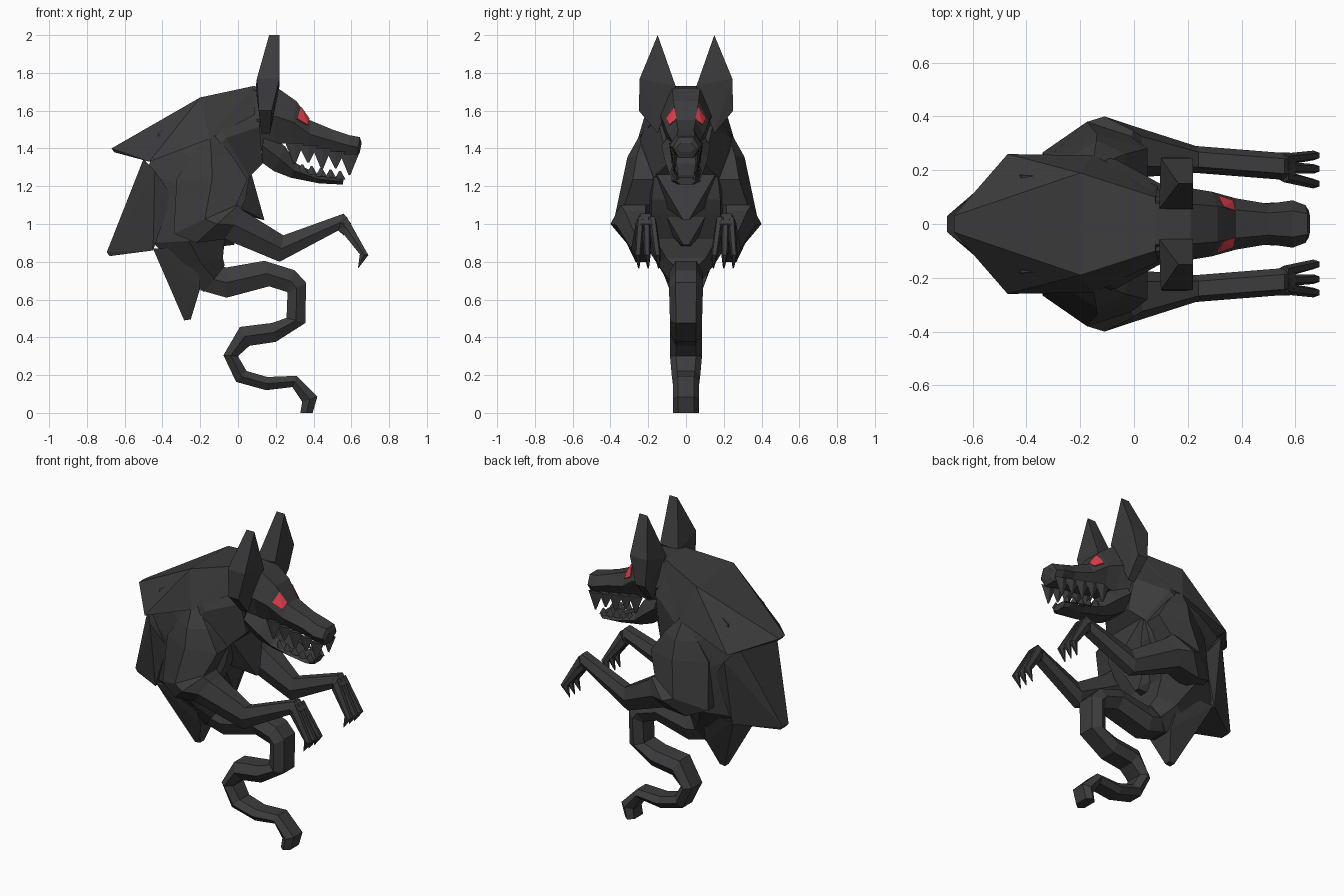
import bpy, bmesh


def material(name, color):
    m = bpy.data.materials.new(name)
    m.diffuse_color = color
    return m


FUR = material("dark_fur", (0.045, 0.045, 0.047, 1))
RED = material("red_eye", (0.75, 0.05, 0.07, 1))


def finish(name, bm, mat=FUR):
    bmesh.ops.recalc_face_normals(bm, faces=bm.faces)
    me = bpy.data.meshes.new(name)
    bm.to_mesh(me)
    bm.free()
    me.materials.append(mat)
    ob = bpy.data.objects.new(name, me)
    bpy.context.collection.objects.link(ob)
    return ob


def loft(name, rings, s=1, flat=0.55):
    """Six-sided loft; ring = (ax, az, bx, bz, half width, y centre, [inward lean of a])."""
    bm = bmesh.new()
    loops = []
    for ax, az, bx, bz, w, y, *lean in rings:
        k = lean[0] if lean else 0
        mx, mz, f = (ax + bx) / 2, (az + bz) / 2, w * flat
        pts = [(ax, f - k, az), (mx, w, mz), (bx, f, bz),
               (bx, -f, bz), (mx, -w, mz), (ax, -f - k, az)]
        loops.append([bm.verts.new((px, s * (y + py), pz)) for px, py, pz in pts])
    for a, b in zip(loops, loops[1:]):
        for i in range(6):
            j = (i + 1) % 6
            bm.faces.new((a[i], a[j], b[j], b[i]))
    bm.faces.new(loops[0])
    bm.faces.new(loops[-1])
    return finish(name, bm)


def hull(name, pts, mirror=False, mat=FUR):
    """Convex hull; mirror adds the -y copy of every point."""
    bm = bmesh.new()
    if mirror:
        pts = pts + [(x, -y, z) for x, y, z in pts if y]
    for p in pts:
        bm.verts.new(p)
    res = bmesh.ops.convex_hull(bm, input=bm.verts[:])
    loose = set(res["geom_interior"]) | set(res["geom_unused"])
    bmesh.ops.delete(bm, geom=[g for g in loose if isinstance(g, bmesh.types.BMVert)],
                     context='VERTS')
    return finish(name, bm, mat)


# hunched torso, from neck round the back to the tail root
loft("torso", [
    (0.10, 1.71, 0.13, 1.32, 0.14, 0),
    (-0.19, 1.66, 0.06, 1.25, 0.24, 0),
    (-0.42, 1.48, 0.04, 1.13, 0.26, 0),
    (-0.48, 1.28, 0.00, 1.05, 0.26, 0),
    (-0.45, 0.90, -0.07, 0.92, 0.23, 0),
    (-0.30, 0.75, -0.08, 0.82, 0.15, 0),
    (-0.18, 0.64, -0.07, 0.78, 0.09, 0)], flat=0.7)

# back mane and the two fur spikes below it
hull("mane", [(-0.67, 0.03, 1.40), (-0.655, 0.03, 1.38), (-0.20, 0.19, 1.67),
              (0.08, 0.10, 1.73), (-0.47, 0.26, 1.33), (-0.15, 0.255, 1.45),
              (0.09, 0.14, 1.58)], True)
hull("middle_back_spike", [(-0.50, 0.18, 1.345), (-0.44, 0.25, 1.28), (-0.45, 0.18, 0.86),
                           (-0.695, 0.03, 0.85), (-0.68, 0.03, 0.83),
                           (-0.35, 0.21, 1.15)], True)
hull("lower_back_spike", [(-0.45, 0.17, 0.87), (-0.20, 0.09, 0.66), (-0.285, 0.02, 0.49),
                          (-0.25, 0.02, 0.495), (-0.22, 0.16, 0.87)], True)

# chest tufts
hull("upper_chest_tuft", [(0.07, 0.16, 1.27), (-0.02, 0.12, 1.10),
                          (0.14, 0.015, 1.02), (-0.02, 0.05, 1.06)], True)
hull("lower_chest_tuft", [(0.00, 0.15, 1.12), (-0.10, 0.12, 0.98),
                          (-0.02, 0.015, 0.89), (-0.10, 0.03, 0.88)], True)

# curling tail
loft("tail", [
    (-0.13, 0.78, -0.20, 0.65, 0.09, 0),
    (-0.06, 0.77, -0.06, 0.61, 0.09, 0),
    (0.14, 0.805, 0.165, 0.67, 0.09, 0),
    (0.30, 0.755, 0.26, 0.64, 0.09, 0),
    (0.36, 0.69, 0.262, 0.63, 0.09, 0),
    (0.357, 0.476, 0.257, 0.503, 0.085, 0),
    (0.20, 0.376, 0.18, 0.476, 0.085, 0),
    (0.06, 0.355, 0.01, 0.455, 0.085, 0),
    (0.00, 0.30, -0.077, 0.305, 0.085, 0),
    (0.045, 0.222, -0.01, 0.164, 0.075, 0),
    (0.155, 0.19, 0.15, 0.12, 0.07, 0),
    (0.31, 0.196, 0.288, 0.137, 0.07, 0),
    (0.42, 0.085, 0.34, 0.058, 0.07, 0),
    (0.395, 0.0, 0.33, 0.0, 0.07, 0)], flat=0.62)

# head: skull with snout, lower jaw
loft("skull_and_snout", [
    (0.08, 1.73, 0.12, 1.38, 0.14, 0),
    (0.21, 1.72, 0.19, 1.42, 0.135, 0),
    (0.31, 1.65, 0.27, 1.43, 0.12, 0),
    (0.38, 1.55, 0.38, 1.40, 0.095, 0),
    (0.50, 1.50, 0.50, 1.38, 0.075, 0),
    (0.59, 1.47, 0.59, 1.36, 0.088, 0),
    (0.645, 1.46, 0.63, 1.35, 0.07, 0),
    (0.655, 1.43, 0.645, 1.38, 0.05, 0)])
loft("lower_jaw", [
    (0.14, 1.50, 0.12, 1.33, 0.13, 0),
    (0.25, 1.41, 0.19, 1.28, 0.115, 0),
    (0.31, 1.32, 0.28, 1.245, 0.095, 0),
    (0.43, 1.26, 0.43, 1.215, 0.075, 0),
    (0.52, 1.245, 0.53, 1.21, 0.08, 0),
    (0.56, 1.245, 0.555, 1.21, 0.055, 0)])


def tooth(name, x, y, z, r, h):
    hull(name, [(x - r, y, z), (x + r, y, z), (x, y - 0.015, z), (x, y + 0.015, z),
                (x + 0.005, y, z + h), (x - 0.005, y, z + h)])


# ears, eyes, teeth, arms on both sides
for s, side in ((1, "left"), (-1, "right")):
    hull(side + "_ear", [(x, s * y, z) for x, y, z in (
        (0.165, 0.15, 2.0), (0.22, 0.15, 2.0),
        (0.10, 0.245, 1.77), (0.22, 0.245, 1.77),
        (0.11, 0.25, 1.60), (0.178, 0.25, 1.60),
        (0.125, 0.15, 1.48), (0.17, 0.15, 1.48),
        (0.093, 0.055, 1.72), (0.22, 0.055, 1.73))])
    hull(side + "_eye", [(x, s * y, z) for x, y, z in (
        (0.335, 0.064, 1.62), (0.312, 0.108, 1.56), (0.37, 0.088, 1.525),
        (0.378, 0.05, 1.56), (0.30, 0.05, 1.52))], mat=RED)

    for i in range(5):
        t = i / 4
        tooth(f"{side}_upper_tooth_{i}", 0.30 + 0.29 * t, s * (0.075 - 0.015 * t),
              1.43 - 0.06 * t, 0.05, -0.11 + 0.02 * (i % 2))
    for i in range(5):
        t = i / 4
        tooth(f"{side}_lower_tooth_{i}", 0.34 + 0.20 * t, s * (0.07 - 0.02 * t),
              1.27 - 0.035 * t, 0.03, 0.045)

    loft(side + "_arm", [
        (-0.17, 1.46, -0.13, 1.48, 0.05, 0.195),
        (-0.25, 1.35, -0.03, 1.36, 0.11, 0.20, 0.02),
        (-0.325, 1.24, 0.05, 1.235, 0.12, 0.215, 0.04),
        (-0.34, 0.95, -0.01, 1.10, 0.12, 0.26, 0.06),
        (-0.22, 0.90, 0.00, 1.10, 0.12, 0.28, 0.03),
        (-0.07, 0.92, 0.03, 1.07, 0.10, 0.27),
        (0.22, 0.80, 0.24, 0.94, 0.05, 0.24),
        (0.53, 0.965, 0.56, 1.055, 0.05, 0.215),
        (0.56, 0.94, 0.60, 1.0, 0.055, 0.21)], s)
    for i, y in enumerate((0.15, 0.205, 0.255)):
        loft(f"{side}_claw_{i}", [
            (0.54, 0.97, 0.575, 1.04, 0.022, 0.21 + (y - 0.205) * 0.6),
            (0.645, 0.84, 0.69, 0.835, 0.018, y),
            (0.635, 0.765, 0.64, 0.77, 0.004, y - 0.005)], s)
